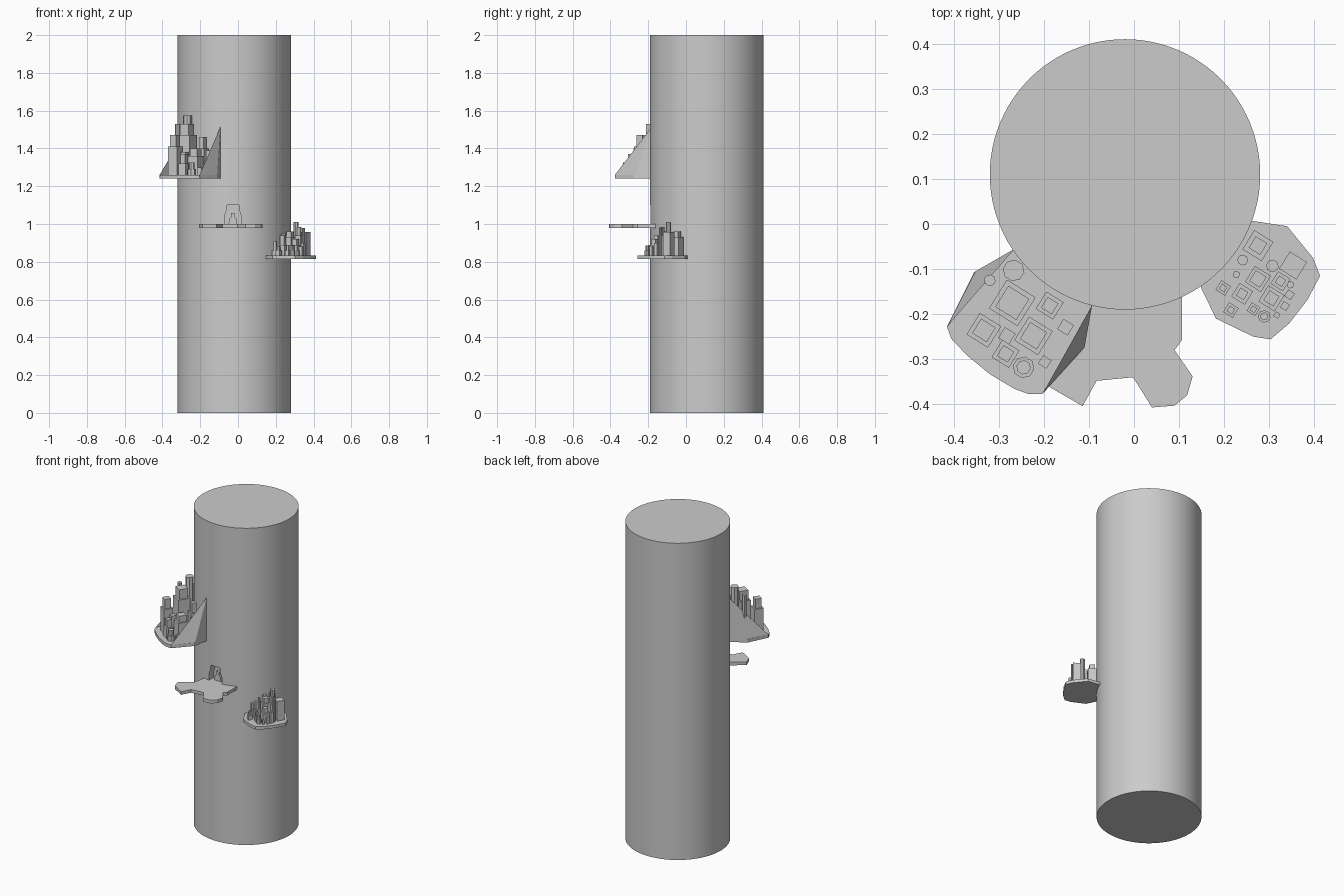
import bpy, bmesh, math
from mathutils import Vector

TURN = math.radians(-32)   # shared street-grid rotation of the buildings


def finish(bm, name):
    bmesh.ops.recalc_face_normals(bm, faces=bm.faces[:])
    me = bpy.data.meshes.new(name)
    bm.to_mesh(me)
    bm.free()
    ob = bpy.data.objects.new(name, me)
    bpy.context.collection.objects.link(ob)
    return ob


def extrude(bm, points, offset):
    """Flat outline of 3D points, extruded along offset into a closed solid."""
    face = bm.faces.new([bm.verts.new(p) for p in points])
    res = bmesh.ops.extrude_face_region(bm, geom=[face], use_keep_orig=True)
    new = [v for v in res["geom"] if isinstance(v, bmesh.types.BMVert)]
    bmesh.ops.translate(bm, verts=new, vec=Vector(offset))


def platform(name, outline, z0, z1):
    bm = bmesh.new()
    extrude(bm, [(x, y, z0) for x, y in outline], (0, 0, z1 - z0))
    return finish(bm, name)


def prism(bm, x, y, radius, sides, z0, z1, turn):
    pts = []
    for i in range(sides):
        a = turn + math.tau * (i + 0.5) / sides
        pts.append((x + radius * math.cos(a), y + radius * math.sin(a), z0))
    extrude(bm, pts, (0, 0, z1 - z0))


def city(name, base, squares, rounds):
    """Blocks (x, y, width, top[, upper width, upper top]) and octagonal towers."""
    bm = bmesh.new()
    for rows, sides, scale in ((squares, 4, math.sqrt(0.5)), (rounds, 8, 1)):
        for x, y, *tiers in rows:
            z = base
            for w, top in zip(tiers[::2], tiers[1::2]):
                prism(bm, x, y, w * scale, sides, z, top, TURN)
                z = top
    return finish(bm, name)


# main column
bpy.ops.mesh.primitive_cylinder_add(vertices=96, radius=0.3, depth=2,
                                    location=(-0.02, 0.11, 1))
column = bpy.context.object
column.name = "column"

# arched niche cut into the column front
bm = bmesh.new()
arch = [(-0.072, 1.0), (0.018, 1.0), (0.018, 1.04), (0.008, 1.07),
        (0.004, 1.10), (-0.058, 1.10), (-0.062, 1.07), (-0.072, 1.04)]
extrude(bm, [(x, -0.25, z) for x, z in arch], (0, 0.11, 0))
cutter = finish(bm, "niche_cutter")
cutter.hide_render = True
mod = column.modifiers.new("niche", "BOOLEAN")
mod.operation = "DIFFERENCE"
mod.solver = "EXACT"
mod.object = cutter
bpy.context.view_layer.objects.active = column
bpy.ops.object.modifier_apply(modifier=mod.name)
bpy.data.objects.remove(cutter)
bpy.ops.object.shade_smooth_by_angle(angle=math.radians(30))

# small stepped doorway inside the niche
bm = bmesh.new()
door = [(-0.05, 1.0), (-0.004, 1.0), (-0.008, 1.03), (-0.016, 1.035),
        (-0.018, 1.058), (-0.036, 1.058), (-0.038, 1.035), (-0.046, 1.03)]
extrude(bm, [(x, -0.165, z) for x, z in door], (0, 0.03, 0))
finish(bm, "inner_doorway")

# upper left platform
platform("upper_platform", [
    (-0.265, -0.055), (-0.355, -0.107), (-0.415, -0.228), (-0.405, -0.255),
    (-0.37, -0.292), (-0.32, -0.333), (-0.265, -0.366), (-0.235, -0.377),
    (-0.203, -0.377), (-0.11, -0.275), (-0.093, -0.18)], 1.24, 1.26)

# tapering side buttresses against the column
for side, wall, mid, front in (
        ("left", (-0.265, -0.055), (-0.355, -0.107), (-0.415, -0.228)),
        ("right", (-0.093, -0.18), (-0.11, -0.275), (-0.203, -0.377))):
    bm = bmesh.new()
    w, m, f, a = [bm.verts.new(p) for p in (
        (*wall, 1.25), (*mid, 1.25), (*front, 1.26), (*wall, 1.515))]
    for tri in ((w, m, f), (w, m, a), (m, f, a), (f, w, a)):
        bm.faces.new(tri)
    finish(bm, side + "_buttress")

# upper city
city("upper_city", 1.26, [
    (-0.27, -0.175, 0.075, 1.47, 0.055, 1.53),
    (-0.333, -0.236, 0.056, 1.41, 0.038, 1.47),
    (-0.223, -0.248, 0.062, 1.36, 0.044, 1.40),
    (-0.187, -0.181, 0.045, 1.40, 0.028, 1.46),
    (-0.152, -0.229, 0.027, 1.39),
    (-0.285, -0.288, 0.045, 1.32, 0.028, 1.37),
    (-0.198, -0.306, 0.022, 1.30),
    (-0.282, -0.248, 0.028, 1.38)], [
    (-0.245, -0.318, 0.024, 1.29, 0.016, 1.325),
    (-0.267, -0.103, 0.024, 1.575),
    (-0.32, -0.125, 0.013, 1.53)])

# bare middle landing
platform("middle_landing", [
    (-0.11, -0.165), (-0.125, -0.25), (-0.206, -0.31), (-0.187, -0.362),
    (-0.114, -0.404), (-0.083, -0.348), (-0.002, -0.34), (0.04, -0.407),
    (0.09, -0.403), (0.118, -0.38), (0.13, -0.338), (0.09, -0.28),
    (0.106, -0.258), (0.107, -0.16)], 0.98, 1.0)

# lower right platform and city
platform("lower_platform", [
    (0.255, 0.008), (0.34, -0.005), (0.397, -0.075), (0.413, -0.115),
    (0.385, -0.168), (0.345, -0.22), (0.303, -0.256), (0.265, -0.25),
    (0.182, -0.21), (0.148, -0.14)], 0.815, 0.833)
city("lower_city", 0.833, [
    (0.275, -0.048, 0.05, 0.93, 0.03, 0.96),
    (0.353, -0.092, 0.045, 0.957),
    (0.275, -0.122, 0.042, 0.93, 0.028, 0.96),
    (0.325, -0.127, 0.032, 0.94, 0.018, 0.985),
    (0.305, -0.165, 0.042, 0.89, 0.026, 0.92),
    (0.24, -0.155, 0.035, 0.89, 0.02, 0.94),
    (0.198, -0.142, 0.025, 0.86, 0.014, 0.91),
    (0.215, -0.191, 0.025, 0.86, 0.014, 0.88),
    (0.265, -0.189, 0.022, 0.86, 0.012, 0.89),
    (0.335, -0.182, 0.016, 0.88),
    (0.317, -0.202, 0.012, 0.86),
    (0.345, -0.157, 0.017, 0.90)], [
    (0.307, -0.093, 0.014, 1.01),
    (0.289, -0.205, 0.014, 0.86, 0.009, 0.885),
    (0.241, -0.08, 0.012, 0.95),
    (0.227, -0.112, 0.008, 0.94),
    (0.347, -0.135, 0.008, 0.98)])
